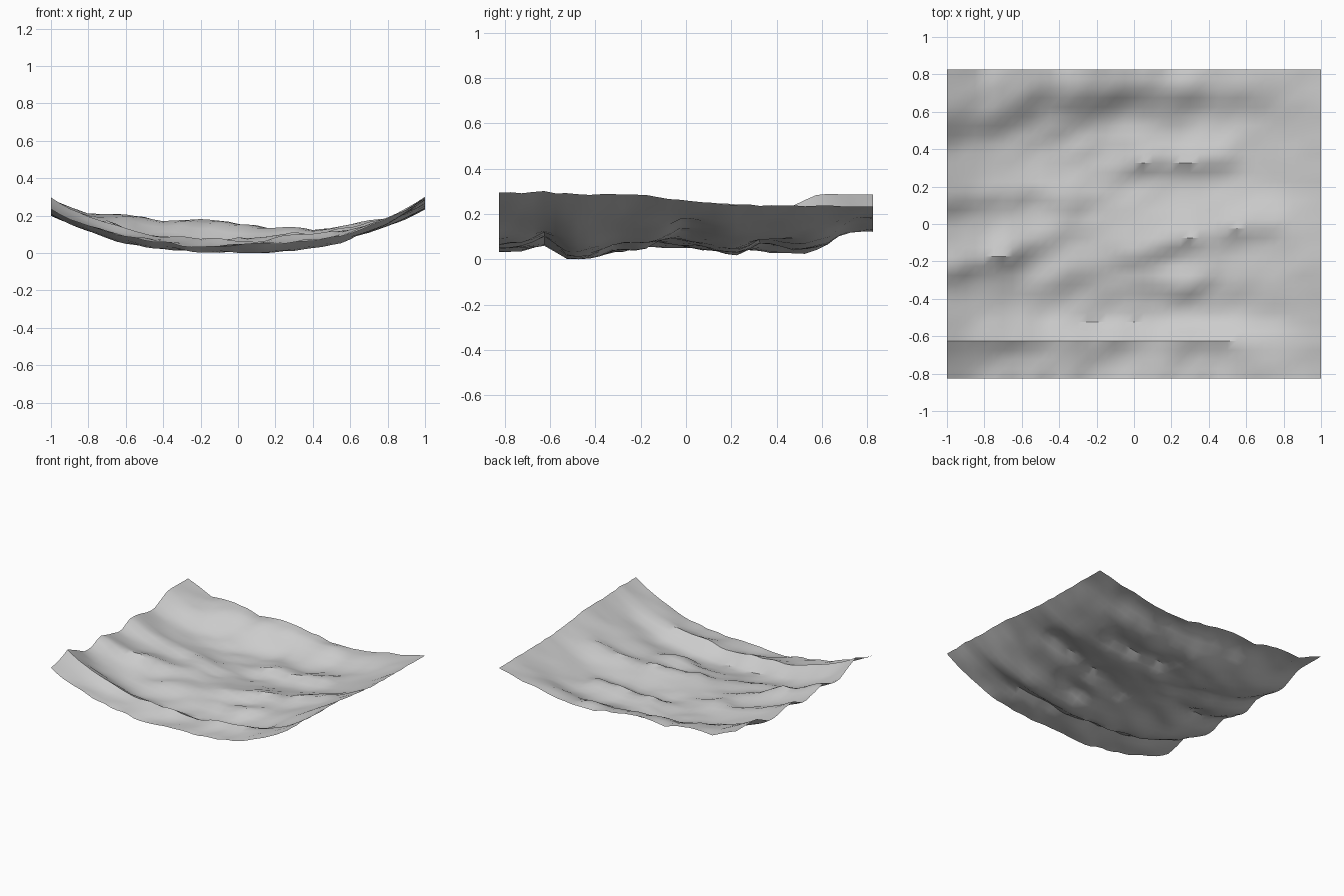
import bpy, bmesh, math
from mathutils import Vector, noise

cube = bpy.data.objects.get("Cube")
if cube:
    bpy.data.objects.remove(cube, do_unlink=True)

HALF_X, HALF_Y = 1.0, 0.825

# Heights from front to back along the left side, the trough and the right side
WEST = [.265, .295, .23, .25, .22, .25, .23, .285, .31]
TROUGH = [.065, .07, .085, .017, .033, .058, .058, .07, .072,
          .062, .05, .055, .06, .06, .075, .115, .115]
EAST = [.32, .32, .31, .31, .282, .267, .257, .262, .257]
# Height of the back edge across the width
BACK = [.31, .23, .235, .19, .2, .175, .15, .14, .17, .21, .257]

# Crests: start x, start y, end x, end y, height
CRESTS = [
    (-1, -.63, -.58, -.62, .025), (-.4, -.62, -.08, -.62, .015), (.25, -.64, .48, -.62, .025),
    (-.95, -.24, -.68, -.17, .035), (-.68, -.17, -.35, 0, .03), (-.4, -.28, -.12, -.2, .025),
    (-1, .12, -.5, .18, .03), (-.4, .12, -.2, .14, .03), (.05, .32, .47, .34, .04),
    (-.75, .55, -.55, .59, .025), (-.42, .52, -.3, .56, .025),
    (-.1, .73, .28, .74, .02), (0, -.17, .3, -.07, .04), (.5, -.03, .72, -.01, .035),
    (.25, -.35, .4, -.28, .03), (-.4, .68, -.3, .72, .025), (.55, .76, .7, .78, .02),
]


def sample(profile, t):
    """Reading of an evenly spaced profile, t from 0 to 1."""
    f = t * (len(profile) - 1)
    i = max(0, min(int(f), len(profile) - 2))
    return profile[i] + (profile[i + 1] - profile[i]) * (f - i)


def crest(x, y, x0, y0, x1, y1, height):
    """Ridge with a steep front and a gentle back."""
    s = (x - x0) / (x1 - x0)
    beyond = max(0, -s, s - 1) * (x1 - x0)
    d = y - (y0 + (y1 - y0) * min(1, max(0, s)))
    width = .13 if d > 0 else .05
    return height * math.exp(-(d / width) ** 2 - (beyond / .08) ** 2)


def ripple(x, y):
    """Fine creases stretched along a slanted direction."""
    along, across = x * .87 + y * .5, y * .87 - x * .5
    coarse = noise.noise(Vector((along * 2.5, across * 6, 3)))
    fine = noise.noise(Vector((along * 6, across * 13, 8)))
    return .014 * coarse + .016 * fine


def height(x, y):
    across, depth = (x + HALF_X) / (2 * HALF_X), (y + HALF_Y) / (2 * HALF_Y)
    west, east = max(0, -x) ** 2.9, max(0, x) ** 2.6
    z = sample(TROUGH, depth) * (1 - west - east)
    z += sample(WEST, depth) * west + sample(EAST, depth) * east
    start = min(.54, .4 + .3 * (x + HALF_X))
    lift = min(1, max(0, (y - start) / .27))
    lift = lift * lift * (3 - 2 * lift)
    z += (sample(BACK, across) - z) * lift
    z += sum(crest(x, y, *c) for c in CRESTS) * (1 - .6 * lift)
    return z + ripple(x, y) * (1 - .5 * x * x)


# Rumpled sheet
bm = bmesh.new()
bmesh.ops.create_grid(bm, x_segments=40, y_segments=33, size=1)
for v in bm.verts:
    v.co.y *= HALF_Y
    v.co.z = height(v.co.x, v.co.y)
lowest = min(v.co.z for v in bm.verts)
for v in bm.verts:
    v.co.z -= lowest
mesh = bpy.data.meshes.new("rumpled_sheet")
bm.to_mesh(mesh)
bm.free()
sheet = bpy.data.objects.new("rumpled_sheet", mesh)
bpy.context.collection.objects.link(sheet)

# Plain grey material
grey = bpy.data.materials.new("light_grey")
grey.use_nodes = True
colour = (.6, .6, .6, 1)
grey.diffuse_color = colour
grey.node_tree.nodes["Principled BSDF"].inputs["Base Color"].default_value = colour
mesh.materials.append(grey)

bpy.context.view_layer.objects.active = sheet
sheet.select_set(True)
bpy.ops.object.shade_smooth_by_angle(angle=math.radians(35))
